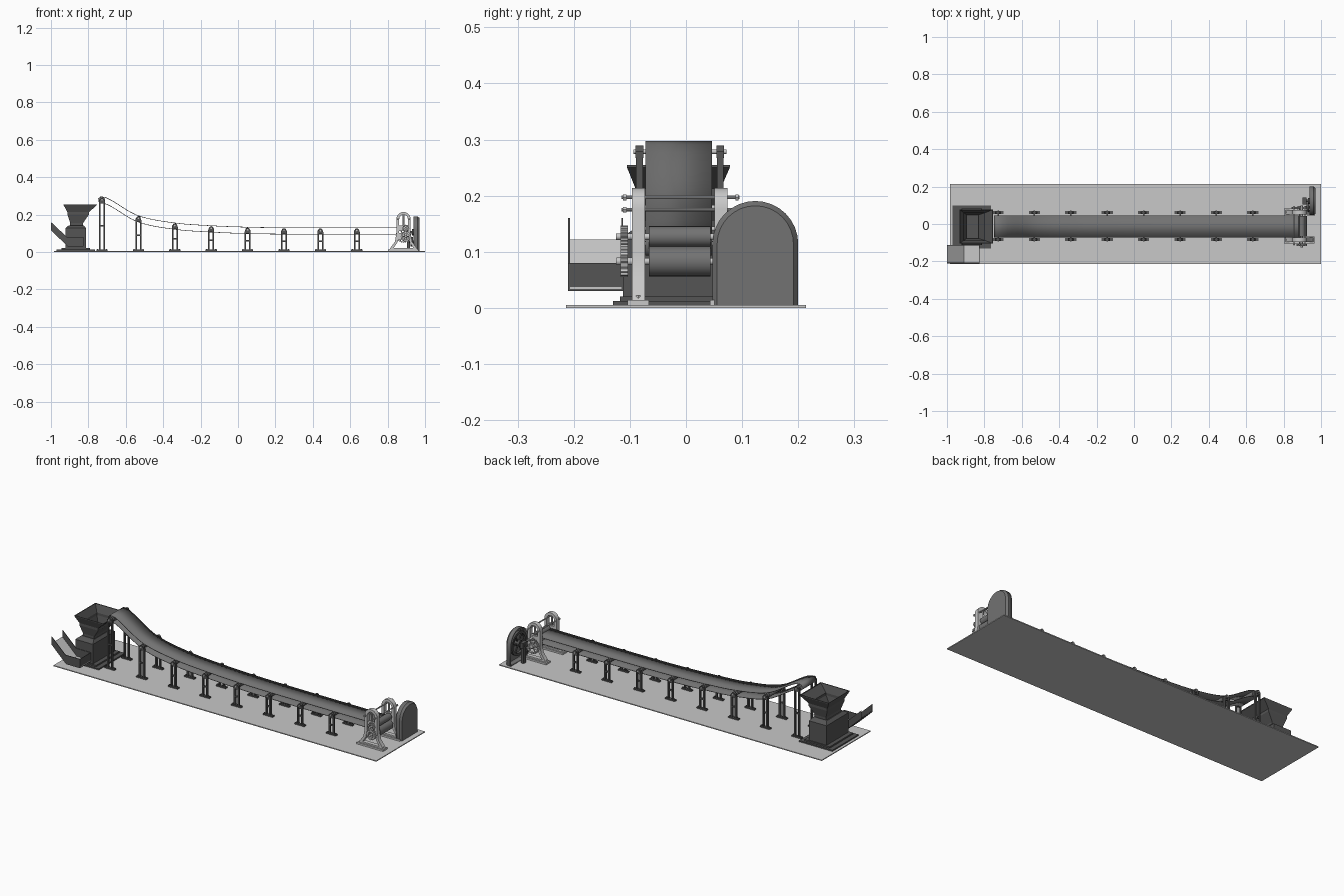
import bpy, bmesh
from math import sin, cos, pi, radians
from mathutils import Vector

if "Cube" in bpy.data.objects:
    bpy.data.objects.remove(bpy.data.objects["Cube"], do_unlink=True)


def material(name, value):
    m = bpy.data.materials.new(name)
    m.use_nodes = True
    m.diffuse_color = (value, value, value, 1)
    m.node_tree.nodes["Principled BSDF"].inputs["Base Color"].default_value = (value, value, value, 1)
    return m


LIGHT = material("light grey", 0.58)
BELT = material("rubber grey", 0.17)
DARK = material("dark grey", 0.09)


def loft(name, rings, mat, caps=(True, True), loop=False, thick=0, smooth=False):
    """Skin a row of equal-length point rings."""
    bm = bmesh.new()
    rows = [[bm.verts.new(p) for p in r] for r in rings]
    n = len(rows[0])
    for i in range(len(rows) if loop else len(rows) - 1):
        a, b = rows[i], rows[(i + 1) % len(rows)]
        for k in range(n):
            j = (k + 1) % n
            bm.faces.new((a[k], a[j], b[j], b[k]))
    if not loop:
        if caps[0]:
            bm.faces.new(rows[0])
        if caps[1]:
            bm.faces.new(rows[-1])
    bmesh.ops.recalc_face_normals(bm, faces=bm.faces)
    mesh = bpy.data.meshes.new(name)
    bm.to_mesh(mesh)
    bm.free()
    mesh.materials.append(mat)
    if smooth:
        mesh.shade_smooth()
        mesh.set_sharp_from_angle(angle=radians(35))
    ob = bpy.data.objects.new(name, mesh)
    bpy.context.collection.objects.link(ob)
    if thick:
        mod = ob.modifiers.new("Wall", "SOLIDIFY")
        mod.thickness = thick
    return ob


def rect(x0, x1, y0, y1, z):
    return [(x0, y0, z), (x1, y0, z), (x1, y1, z), (x0, y1, z)]


def box(name, x, y, z, mat):
    return loft(name, [rect(*x, *y, z[0]), rect(*x, *y, z[1])], mat)


def cylinder(name, a, b, r, mat, n=16):
    a, b = Vector(a), Vector(b)
    q = (b - a).to_track_quat("Z", "Y")
    ring = [q @ Vector((r * cos(2 * pi * k / n), r * sin(2 * pi * k / n), 0)) for k in range(n)]
    return loft(name, [[p + a for p in ring], [p + b for p in ring]], mat, smooth=True)


def wheel(name, c, axis, r, width, mat, teeth=0, rim=0.2):
    """Spoked wheel or gear around the x or y axis."""
    n = teeth * 4 if teeth else 32
    c = Vector(c)

    def place(u, v, w):
        return c + Vector((u, w, v) if axis == "y" else (w, u, v))

    def ring(rad, w, toothed):
        pts = []
        for k in range(n):
            q = rad * (0.86 if toothed and k % 4 > 1 else 1)
            pts.append(place(q * cos(2 * pi * k / n), q * sin(2 * pi * k / n), w))
        return pts
    h, inner = width / 2, r * (1 - rim)
    loft(name + "_rim", [ring(r, -h, teeth), ring(r, h, teeth), ring(inner, h, 0), ring(inner, -h, 0)],
         mat, loop=True)
    cylinder(name + "_hub", place(0, 0, -width), place(0, 0, width), r * 0.25, mat)
    for k in range(3):
        u, v = inner * 1.02 * cos(k * pi / 3), inner * 1.02 * sin(k * pi / 3)
        cylinder(name + "_spoke", place(-u, -v, 0), place(u, v, 0), r * 0.07, mat, 8)


# Ground plate
box("base_plate", (-0.985, 1.0), (-0.214, 0.214), (0, 0.005), LIGHT)

# Belt: sagging upper run, lower return run and rounded ends
path = [(-0.73, 0.297), (-0.69, 0.285), (-0.537, 0.197), (-0.34, 0.157), (-0.146, 0.142),
        (0.05, 0.134), (0.245, 0.131), (0.6, 0.13), (0.885, 0.13)]


def run_height(x):
    i = max(k for k in range(len(path) - 1) if path[k][0] <= x + 1e-6)
    (x0, z0), (x1, z1) = path[i], path[i + 1]

    def slope(k):
        if k in (0, len(path) - 1):
            return 0
        return (path[k + 1][1] - path[k - 1][1]) / (path[k + 1][0] - path[k - 1][0])
    t, d = (x - x0) / (x1 - x0), x1 - x0
    return (z0 * (1 + 2 * t) * (1 - t) ** 2 + z1 * t * t * (3 - 2 * t)
            + d * slope(i) * t * (1 - t) ** 2 + d * slope(i + 1) * t * t * (t - 1))


R, STEPS = 0.0185, 60
xs = [-0.73 + 1.615 * k / STEPS for k in range(STEPS + 1)]
arc = [pi * k / 10 for k in range(1, 10)]
outline = [(x, run_height(x)) for x in xs]
outline += [(xs[-1] + R * sin(a), 0.13 - R + R * cos(a)) for a in arc]
outline += [(x, run_height(x) - 2 * R) for x in reversed(xs)]
outline += [(xs[0] - R * sin(a), 0.297 - R - R * cos(a)) for a in arc]
loft("belt", [[(x, y, z) for x, z in outline] for y in (-0.072, 0.046)], BELT,
     caps=(False, False), thick=0.003, smooth=True)

# Roller stands along the belt, a pair of posts on each side
SIDES = (-0.083, 0.061)
for i in range(8):
    x = -0.727 + 0.1946 * i
    axis = run_height(max(x, -0.73)) - (R if i == 0 else 0.016)
    for y in SIDES:
        box("stand_foot", (x - 0.03, x + 0.03), (y - 0.008, y + 0.008), (0.005, 0.012), DARK)
        for s in (-1, 1):
            px = x + s * 0.012
            box("stand_post", (px - 0.004, px + 0.004), (y - 0.006, y + 0.006), (0.012, axis - 0.008), DARK)
            cylinder("foot_bolt", (x + s * 0.024, y, 0.012), (x + s * 0.024, y, 0.017), 0.003, DARK, 6)
        for z in (axis * 0.5, axis - 0.014):
            box("stand_brace", (x - 0.012, x + 0.012), (y - 0.004, y + 0.004), (z - 0.004, z + 0.004), DARK)
        box("bearing_block", (x - 0.015, x + 0.015), (y - 0.007, y + 0.007), (axis - 0.01, axis), DARK)
        cylinder("bearing_cap", (x, y - 0.007, axis), (x, y + 0.007, axis), 0.011, DARK)
    cylinder("roller_shaft", (x, -0.094, axis), (x, 0.072, axis), 0.004, LIGHT, 12)
    cylinder("roller", (x, -0.068, axis), (x, 0.042, axis), 0.0165 if i == 0 else 0.012, BELT)

# Drive end: two arched side frames with slide blocks
CX = 0.885


def arch(foot, wide, top, bottom):
    right = [(foot, bottom), (foot - 0.008, bottom + 0.012), (wide + 0.008, 0.055), (wide, 0.1)]
    cap = [(wide * cos(pi * k / 12), top - wide + wide * sin(pi * k / 12)) for k in range(13)]
    return right + cap + [(-u, v) for u, v in reversed(right)]


for y in (-0.085, 0.0625):
    a, b = y - 0.0115, y + 0.0115
    outer, inner = arch(0.075, 0.038, 0.214, 0.014), arch(0.052, 0.023, 0.199, 0.022)
    rings = [[(CX + u, w, v) for u, v in prof] for prof, w in
             ((outer, a), (outer, b), (inner, b), (inner, a))]
    loft("drive_frame", rings, LIGHT, loop=True, smooth=True)
    box("drive_foot", (CX - 0.082, CX + 0.08), (a - 0.008, b + 0.008), (0.005, 0.014), LIGHT)
    for z, h in ((0.083, 0.018), (0.127, 0.014)):
        box("slide_block", (CX - 0.03, CX + 0.03), (y - 0.008, y + 0.008), (z - h, z + h), LIGHT)
    cylinder("adjusting_screw", (CX, y, 0.13), (CX, y, 0.205), 0.005, LIGHT, 10)
    for s in (-1, 1):
        cylinder("frame_bolt", (CX + s * 0.068, y, 0.014), (CX + s * 0.068, y, 0.022), 0.005, LIGHT, 6)
for x, z in ((CX - 0.03, 0.175), (CX + 0.03, 0.175), (CX, 0.197)):
    cylinder("tie_rod", (x, -0.115, z), (x, 0.095, z), 0.003, LIGHT, 10)
    for y in (-0.112, 0.088):
        cylinder("tie_nut", (x, y, z), (x, y + 0.006, z), 0.006, LIGHT, 6)

# Drive rollers and gears
for z, r in ((0.083, 0.027), (0.127, 0.0185)):
    x = CX + 0.012
    cylinder("drive_roller", (x, -0.066, z), (x, 0.044, z), r, BELT, 24)
    cylinder("drive_shaft", (x, -0.125, z), (x, 0.1, z), 0.006, LIGHT, 12)
    wheel("front_gear", (x, -0.11, z), "y", r + 0.001, 0.014, LIGHT, teeth=16, rim=0.4)
wheel("back_gear", (CX, 0.086, 0.09), "y", 0.042, 0.01, LIGHT, teeth=24)

# Flywheel, pulley and their arched guard
wheel("flywheel", (0.945, 0.1235, 0.105), "x", 0.066, 0.014, DARK)
wheel("pulley", (0.928, 0.09, 0.055), "x", 0.026, 0.014, DARK, rim=0.4)
cylinder("flywheel_shaft", (0.9, 0.1235, 0.105), (0.96, 0.1235, 0.105), 0.007, DARK)
box("shaft_bearing", (0.902, 0.922), (0.105, 0.142), (0.09, 0.12), DARK)
box("bearing_pedestal", (0.904, 0.92), (0.112, 0.135), (0.005, 0.09), DARK)


def guard_ring(x, r):
    cap = [(x, 0.1235 + r * cos(pi * k / 16), 0.114 + r * sin(pi * k / 16)) for k in range(17)]
    return [(x, 0.1235 + r, 0.005)] + cap + [(x, 0.1235 - r, 0.005)]


loft("wheel_guard", [guard_ring(0.938, 0.0765), guard_ring(0.96, 0.0765), guard_ring(0.971, 0.068)],
     BELT, caps=(False, True), thick=0.003, smooth=True)

# Crusher body under the hopper
box("crusher_base", (-0.97, -0.765), (-0.13, 0.1), (0.005, 0.012), DARK)
box("crusher_plinth", (-0.945, -0.79), (-0.118, 0.088), (0.012, 0.02), DARK)
loft("crusher_body", [rect(-0.922, -0.813, -0.112, 0.082, 0.02), rect(-0.922, -0.813, -0.112, 0.082, 0.128),
                      rect(-0.905, -0.825, -0.09, 0.06, 0.142)], DARK)

# Hopper: neck, flare, stepped collar and wide mouth
loft("hopper", [rect(-0.9, -0.828, -0.08, 0.052, 0.14), rect(-0.897, -0.828, -0.08, 0.052, 0.155),
                rect(-0.912, -0.797, -0.09, 0.062, 0.2), rect(-0.912, -0.797, -0.09, 0.062, 0.213),
                rect(-0.932, -0.755, -0.105, 0.078, 0.25), rect(-0.932, -0.755, -0.105, 0.078, 0.255)],
     DARK, caps=(False, False), thick=0.004)

# Outlet chute: flat trough that bends up and outward
floor = [(-0.825, 0.03), (-0.91, 0.03), (-1.0, 0.115)]
wall_top = [(-1.0, 0.16), (-0.915, 0.08), (-0.825, 0.08)]
for y in (-0.21, -0.115):
    loft("chute_wall", [[(x, w, z) for x, z in floor + wall_top] for w in (y, y + 0.003)], DARK)
under = [(x, z + 0.004) for x, z in reversed(floor)]
loft("chute_floor", [[(x, w, z) for x, z in floor + under] for w in (-0.207, -0.115)], DARK)
lining = [(x, z + 0.007) for x, z in reversed(floor)]
loft("chute_lining", [[(x, w, z) for x, z in list(reversed(under)) + lining] for w in (-0.207, -0.115)], LIGHT)
box("chute_end", (-0.828, -0.825), (-0.21, -0.112), (0.03, 0.08), DARK)
